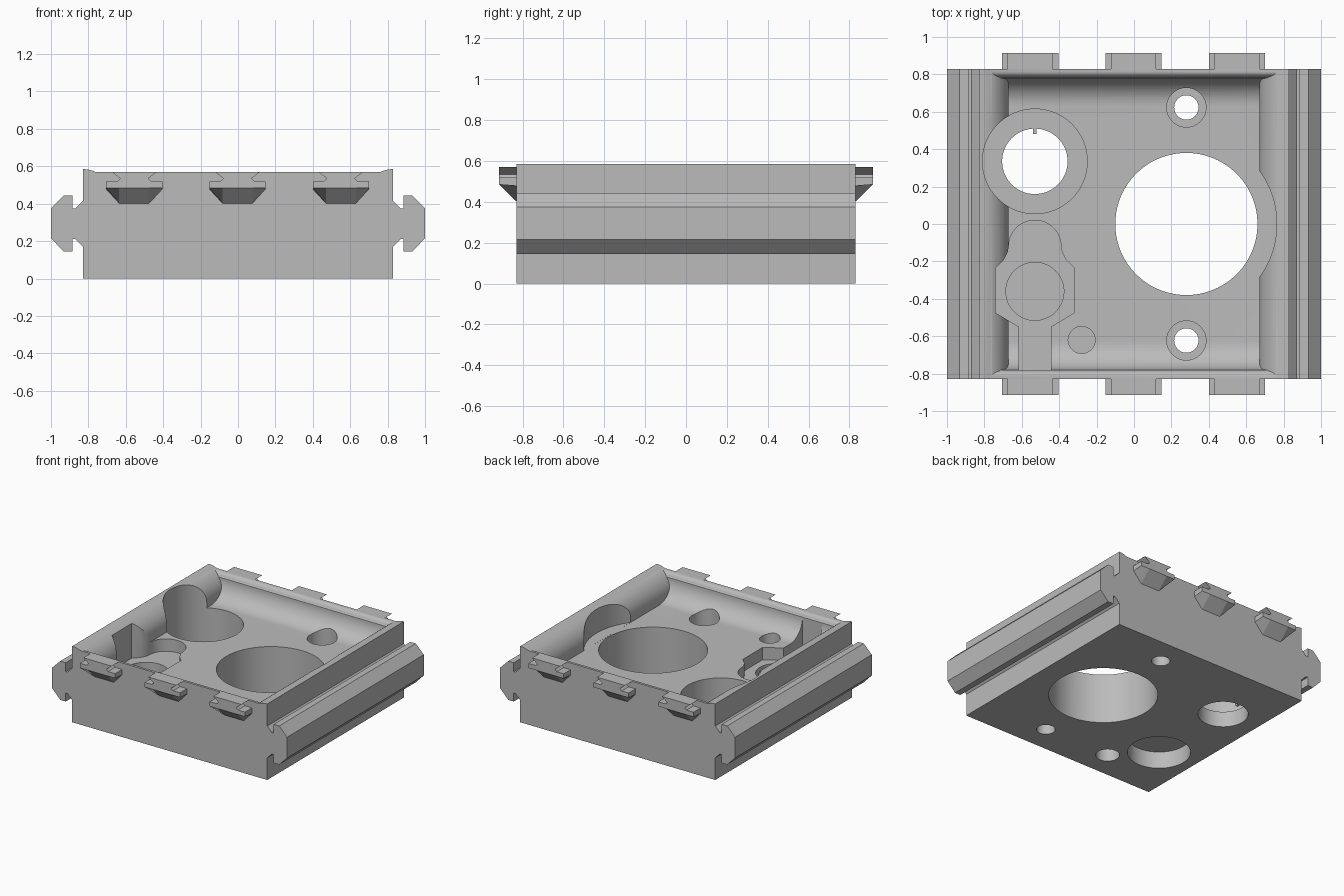
import bpy, bmesh, math
from mathutils import Vector

if "Cube" in bpy.data.objects:
    bpy.data.objects.remove(bpy.data.objects["Cube"], do_unlink=True)

grey = bpy.data.materials.new("light_grey")
grey.use_nodes = True
COLOUR = (0.5, 0.5, 0.5, 1)
grey.diffuse_color = COLOUR
grey.node_tree.nodes["Principled BSDF"].inputs["Base Color"].default_value = COLOUR

FLOOR = 0.385
SIDE = 0.83


def prism(name, points, axis, start, end):
    """Extrude a closed 2D outline along the named axis."""
    place = {"x": lambda a, b, t: (t, a, b),
             "y": lambda a, b, t: (a, t, b),
             "z": lambda a, b, t: (a, b, t)}[axis]
    bm = bmesh.new()
    first = [bm.verts.new(place(a, b, start)) for a, b in points]
    last = [bm.verts.new(place(a, b, end)) for a, b in points]
    bm.faces.new(first)
    bm.faces.new(last[::-1])
    n = len(points)
    for i in range(n):
        j = (i + 1) % n
        bm.faces.new((first[j], first[i], last[i], last[j]))
    bmesh.ops.recalc_face_normals(bm, faces=bm.faces)
    mesh = bpy.data.meshes.new(name)
    bm.to_mesh(mesh)
    bm.free()
    mesh.materials.append(grey)
    obj = bpy.data.objects.new(name, mesh)
    bpy.context.collection.objects.link(obj)
    return obj


def arc(cx, cy, r, a0, a1, steps):
    angles = [math.radians(a0 + (a1 - a0) * i / steps) for i in range(steps + 1)]
    return [(cx + r * math.cos(a), cy + r * math.sin(a)) for a in angles]


def mirrored(half):
    """Close a right-hand half outline with its left-hand mirror image."""
    return half + [(-a, b) for a, b in reversed(half)]


def drill(x, y, r, bottom, top, sides=64):
    return prism("cutter", arc(x, y, r, 0, 360, sides)[:-1], "z", bottom, top)


def boolean(target, cutter, operation="DIFFERENCE"):
    mod = target.modifiers.new("boolean", "BOOLEAN")
    mod.operation = operation
    mod.solver = "EXACT"
    mod.object = cutter
    bpy.ops.object.select_all(action="DESELECT")
    bpy.context.view_layer.objects.active = target
    target.select_set(True)
    bpy.ops.object.modifier_apply(modifier=mod.name)
    bpy.data.objects.remove(cutter, do_unlink=True)


# Housing block
body = prism("housing", mirrored([(SIDE, -SIDE), (SIDE, SIDE)]), "z", 0, 0.7)

# Tray cavity: rolled side walls crossed with scooped front and back walls
rolled = [(0.67, FLOOR)] + arc(SIDE, 0.425, 0.16, 180, 90, 14) + [(1, 0.585), (1, 1)]
scooped = (arc(0.63, FLOOR + 0.15, 0.15, -90, 0, 14)
           + arc(0.82, 0.536, 0.034, 170, 90, 6) + [(1, 0.57), (1, 1)])
cavity = prism("cutter", mirrored(rolled), "y", -1.1, 1.1)
boolean(cavity, prism("cutter", mirrored(scooped), "x", -0.99, 0.99), "INTERSECT")
boolean(body, cavity)

# Large bore with side wall relief
boolean(body, drill(0.28, 0, 0.38, -0.1, 1, 96))
boolean(body, drill(0.28, 0, 0.483, FLOOR + 0.0005, 1, 96))

# Counterbored shaft hole
boolean(body, drill(-0.53, 0.335, 0.28, 0.12, 1, 80))
boolean(body, drill(-0.53, 0.335, 0.175, -0.1, 0.3))

# Screw holes
for y in (-0.623, 0.623):
    boolean(body, drill(0.28, y, 0.105, 0.25, 1, 48))
    boolean(body, drill(0.28, y, 0.065, -0.1, 0.5, 48))

# Keyed pocket with a rounded head and an outlet slot
half = [(0.085, -0.78), (0.085, -0.55), (0.21, -0.475), (0.21, -0.235),
        (0.165, -0.19), (0.145, -0.15)] + arc(0, -0.12, 0.14, 0, 85, 12)
pocket = [(x - 0.53, y) for x, y in mirrored(half)]
boolean(body, prism("cutter", pocket, "z", 0.29, 1))
boolean(body, drill(-0.53, -0.36, 0.155, 0.22, 0.5))
boolean(body, drill(-0.53, -0.36, 0.22, -0.1, 0.13))

# Pin hole, blind from both faces
boolean(body, drill(-0.28, -0.62, 0.072, 0.25, 1, 40))
boolean(body, drill(-0.28, -0.62, 0.083, -0.1, 0.15, 40))

# Small key in the shaft hole
key = prism("shaft_key", [(-0.54, 0.48), (-0.52, 0.48), (-0.52, 0.515), (-0.54, 0.515)],
            "z", 0, 0.12)

# Side rails
rail = [(0.83, 0.17), (0.87, 0.21), (0.885, 0.21), (0.885, 0.145), (0.932, 0.145),
        (1, 0.215), (1, 0.375), (0.932, 0.443), (0.885, 0.443), (0.885, 0.375),
        (0.87, 0.375), (0.83, 0.415)]
for side, name in ((1, "left_rail"), (-1, "right_rail")):
    prism(name, [(side * x, z) for x, z in rail], "y", -SIDE, SIDE)

# Dovetail clips, undersides sloping up toward the tips
clip_half = [(0.08, 0.402), (0.15, 0.478), (0.15, 0.52), (0.09, 0.52),
             (0.075, 0.535), (0.12, 0.57)]
for side, name in ((-1, "front_clip"), (1, "back_clip")):
    for x in (-0.555, -0.003, 0.55):
        outline = [(x + a, z) for a, z in mirrored(clip_half)]
        clip = prism(name, outline, "y", side * SIDE, side * 0.915)
        for v in clip.data.vertices:
            if abs(v.co.y) > 0.9 and v.co.z < 0.49:
                v.co.z = 0.485

# Smooth curves, sharp corners
bpy.ops.object.select_all(action="DESELECT")
body.select_set(True)
bpy.context.view_layer.objects.active = body
bpy.ops.object.shade_smooth_by_angle(angle=math.radians(30))
